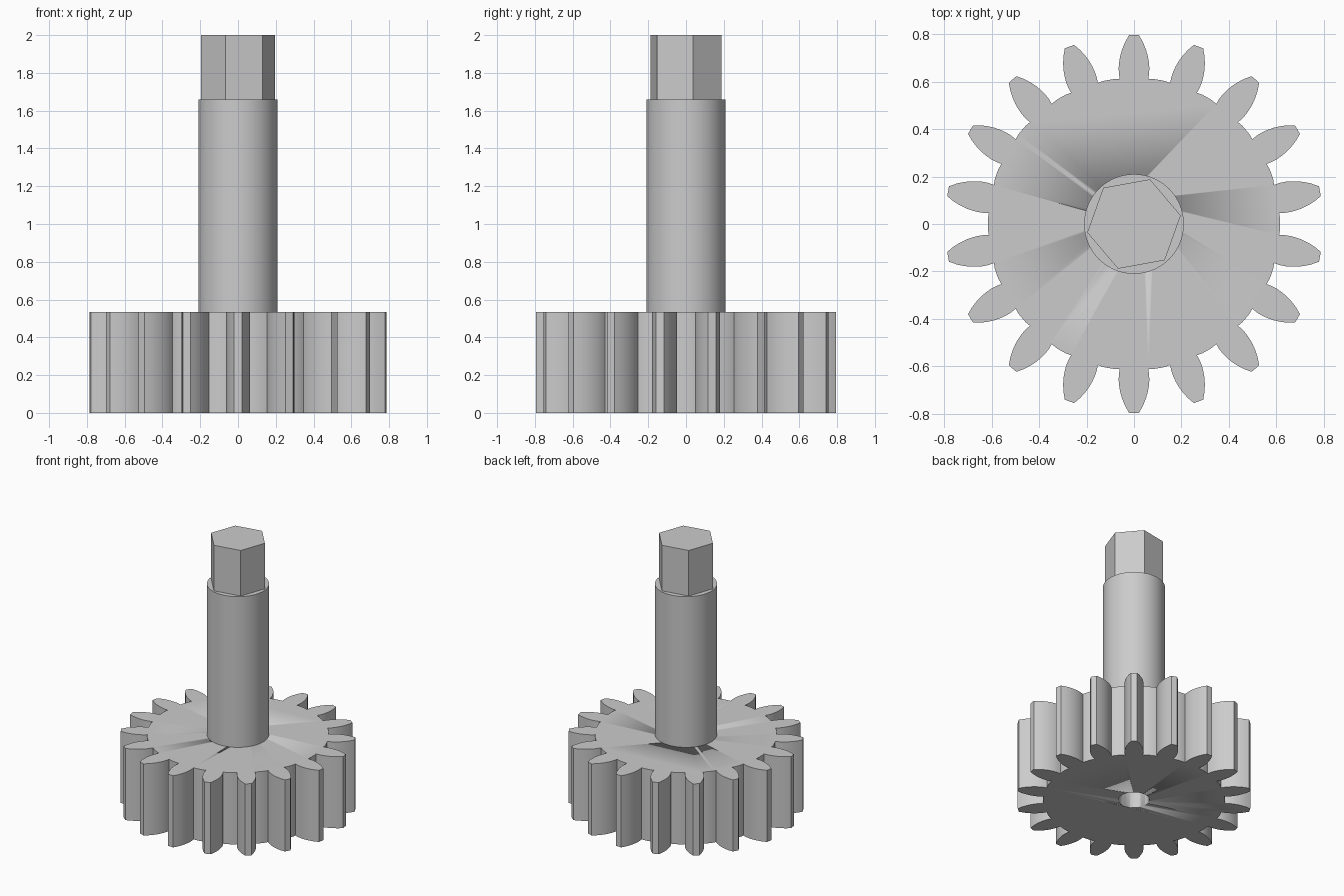
import bpy, bmesh
from math import radians, cos, sin, pi, atan2, hypot

old = bpy.data.objects.get("Cube")
if old:
    bpy.data.objects.remove(old)

TEETH = 18
GEAR_TOP, SHAFT_TOP, HEX_TOP = 0.535, 1.66, 2.0

steel = bpy.data.materials.new("grey_steel")
steel.use_nodes = True
steel.diffuse_color = (0.6, 0.6, 0.6, 1)
steel.node_tree.nodes["Principled BSDF"].inputs["Base Color"].default_value = (0.6, 0.6, 0.6, 1)


def prism(name, outline, z0, z1, smooth=None):
    """Extrude a closed counter-clockwise outline from z0 to z1."""
    bm = bmesh.new()
    base = bm.faces.new([bm.verts.new((x, y, z0)) for x, y in outline])
    top = bmesh.ops.extrude_face_region(bm, geom=[base], use_keep_orig=True)["geom"]
    for v in top:
        if isinstance(v, bmesh.types.BMVert):
            v.co.z = z1
    bmesh.ops.recalc_face_normals(bm, faces=bm.faces)
    mesh = bpy.data.meshes.new(name)
    bm.to_mesh(mesh)
    bm.free()
    mesh.materials.append(steel)
    obj = bpy.data.objects.new(name, mesh)
    bpy.context.collection.objects.link(obj)
    if smooth:
        bpy.ops.object.select_all(action="DESELECT")
        obj.select_set(True)
        bpy.context.view_layer.objects.active = obj
        bpy.ops.object.shade_smooth_by_angle(angle=radians(smooth))
    return obj


def ring(radius, sides, start=0.0):
    return [(radius * cos(start + 2 * pi * i / sides),
             radius * sin(start + 2 * pi * i / sides)) for i in range(sides)]


# Half of a tooth flank: (distance from axis, half width), root to tip
flank = [(0.61, 0.06), (0.635, 0.064), (0.66, 0.0645), (0.685, 0.062),
         (0.71, 0.0575), (0.735, 0.05), (0.765, 0.038), (0.795, 0.021)]
tooth = [(r, -w) for r, w in flank] + [(r, w) for r, w in reversed(flank)]

# Gear outline: tooth followed by a short arc along the root circle
outline = []
pitch = 2 * pi / TEETH
root_angle = atan2(flank[0][1], flank[0][0])
for i in range(TEETH):
    a = pi / 2 + i * pitch
    outline += [(x * cos(a) - y * sin(a), x * sin(a) + y * cos(a)) for x, y in tooth]
    for t in (0.25, 0.5, 0.75):
        b = a + root_angle + t * (pitch - 2 * root_angle)
        r = hypot(*flank[0]) + 0.003
        outline.append((r * cos(b), r * sin(b)))

gear = prism("gear", outline, 0, GEAR_TOP, smooth=25)

# Bore in the underside of the gear
cutter = prism("bore_cutter", ring(0.105, 48), -0.1, GEAR_TOP + 0.1, smooth=30)
cutter.hide_render = True
cutter.hide_viewport = True
bore = gear.modifiers.new("bore", "BOOLEAN")
bore.operation = "DIFFERENCE"
bore.solver = "EXACT"
bore.object = cutter

# Round shaft and hexagonal drive end
prism("shaft", ring(0.21, 64), GEAR_TOP, SHAFT_TOP, smooth=30)
prism("hex_drive", ring(0.2, 6, radians(10.3)), SHAFT_TOP, HEX_TOP)
